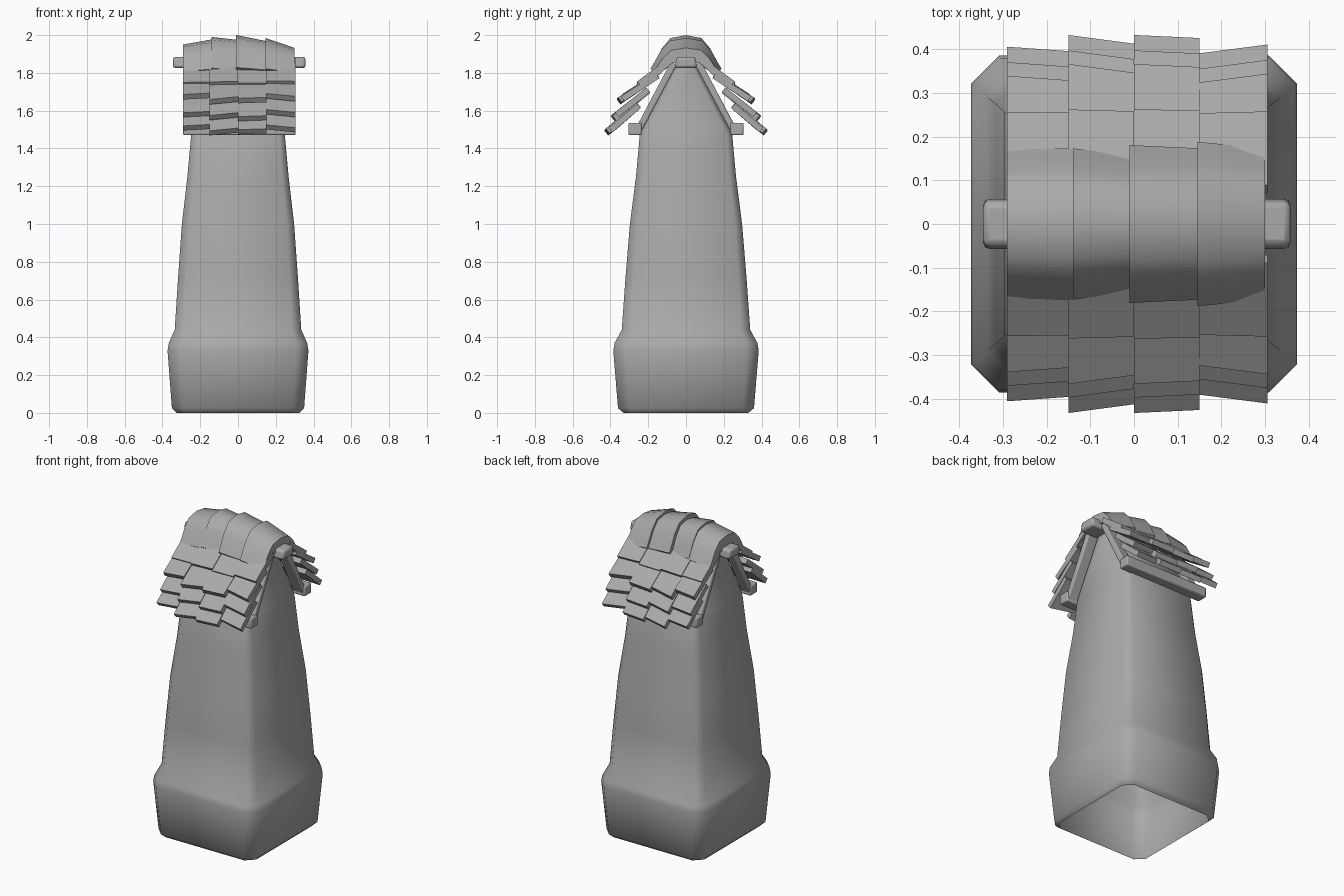
import bpy, bmesh, math
from mathutils import Vector

cube = bpy.data.objects.get("Cube")
if cube:
    bpy.data.objects.remove(cube, do_unlink=True)

grey = bpy.data.materials.new("plain grey")
grey.use_nodes = True
grey.diffuse_color = (0.4, 0.4, 0.4, 1)
grey.node_tree.nodes["Principled BSDF"].inputs["Base Color"].default_value = (0.4, 0.4, 0.4, 1)


def finish(name, bm, angle=30, bevel=0):
    bmesh.ops.recalc_face_normals(bm, faces=bm.faces)
    mesh = bpy.data.meshes.new(name)
    bm.to_mesh(mesh)
    bm.free()
    mesh.materials.append(grey)
    ob = bpy.data.objects.new(name, mesh)
    bpy.context.collection.objects.link(ob)
    if bevel:
        mod = ob.modifiers.new("soft edges", "BEVEL")
        mod.width, mod.segments = bevel, 2
    bpy.ops.object.select_all(action="DESELECT")
    ob.select_set(True)
    bpy.context.view_layer.objects.active = ob
    bpy.ops.object.shade_smooth_by_angle(angle=math.radians(angle))
    return ob


def loft(bm, rings, cap_start=True, cap_end=True):
    rows = [[bm.verts.new(p) for p in ring] for ring in rings]
    n = len(rows[0])
    for a, b in zip(rows, rows[1:]):
        for i in range(n):
            bm.faces.new((a[i], a[(i + 1) % n], b[(i + 1) % n], b[i]))
    if cap_start:
        bm.faces.new(rows[0])
    if cap_end:
        bm.faces.new(rows[-1])


def beam_between(name, x0, x1, profile, bevel=0.008):
    bm = bmesh.new()
    loft(bm, [[(x, y, z) for y, z in profile] for x in (x0, x1)])
    return finish(name, bm, 40, bevel)


def strip(start, end, thick):
    """Rectangle in the YZ plane running from start to end."""
    a, b = Vector(start), Vector(end)
    d = (b - a).normalized()
    n = Vector((-d.y, d.x)) * thick / 2
    return [a - n, b - n, b + n, a + n]


def octagon(z, hx, hy, c):
    pts = [(hx, hy - c), (hx - c, hy)]
    pts += [(-x, y) for x, y in reversed(pts)]
    pts += [(-x, -y) for x, y in pts]
    return [(x, y, z) for x, y in pts]


# Tapered tower: hollow underneath, flared plinth, gable at the top
tower = bmesh.new()
loft(tower, [octagon(*r) for r in (
    (0.0, 0.325, 0.33, 0.05), (0.025, 0.35, 0.36, 0.06), (0.33, 0.373, 0.385, 0.065),
    (0.37, 0.366, 0.378, 0.06), (0.44, 0.335, 0.34, 0.05), (0.72, 0.317, 0.32, 0.045),
    (1.0, 0.297, 0.297, 0.04), (1.25, 0.268, 0.265, 0.035), (1.47, 0.248, 0.245, 0.03),
    (1.50, 0.246, 0.23, 0.025), (1.83, 0.24, 0.055, 0.02))], cap_start=False)
finish("tower_body", tower, 50)

# Ridge beam
beam_between("ridge_beam", -0.345, 0.358,
             [(-0.06, 1.825), (0.06, 1.825), (0.05, 1.885), (-0.05, 1.885)], 0.015)

# Edge offsets of the four planks in a row, at their left and right ends
JITTER = ((-0.015, -0.025), (0.012, -0.008), (0.012, 0.005), (-0.03, -0.01))
CUTS = (-0.29, -0.15, 0.0, 0.15, 0.305)
# Upper and lower ends of each roof course in (y, z)
COURSES = (((0.08, 1.86), (0.25, 1.735)), ((0.15, 1.785), (0.345, 1.655)),
           ((0.20, 1.705), (0.375, 1.565)), ((0.25, 1.625), (0.41, 1.49)))

for side, label in ((-1, "front"), (1, "back")):
    # Eave beam and gable rafters
    beam_between(label + "_eave_beam", -0.29, 0.305,
                 [(side * y, z) for y, z in ((0.235, 1.47), (0.305, 1.47), (0.305, 1.535), (0.235, 1.535))])
    rafter = [(side * p.x, p.y) for p in strip((0.065, 1.85), (0.255, 1.49), 0.035)]
    for x0, x1, end in ((-0.285, -0.22, "right"), (0.22, 0.295, "left")):
        beam_between(f"{label}_{end}_rafter", x0, x1, rafter)

    # Overlapping roof planks, each with a slightly crooked lower edge
    for row, (top, tip) in enumerate(COURSES):
        bm = bmesh.new()
        for k, offsets in enumerate(JITTER):
            rings = []
            for x, off in zip(CUTS[k:k + 2], offsets):
                off *= 0.2 if row == 0 else 1
                lift = 0.006 * ((k + row) % 2)
                p = strip((top[0], top[1] + lift), (tip[0] + off, tip[1] - off * 0.75 + lift), 0.032)
                rings.append([(x, side * q.x, q.y) for q in p])
            loft(bm, rings)
        finish(f"{label}_roof_course_{row + 1}", bm, 30)

# Ridge cap: four arched tiles, each tilted so its left or right lip shows
ARCH = ((0.17, 1.855), (0.135, 1.92), (0.085, 1.975), (0.0, 1.99))
UNDER = ((0.0, 1.905), (0.08, 1.89), (0.125, 1.845), (0.155, 1.81), (0.178, 1.815))


def cap_ring(x, dz, wide):
    half = list(UNDER) + [(0.188, 1.825)] + list(ARCH)
    right = [(y, z) for y, z in half]
    left = [(-y, z) for y, z in reversed(half[1:-1])]
    return [(x, y * wide, z + dz * (z - 1.7) / 0.29) for y, z in right + left]


TILES = ((-0.29, -0.135, -0.04, -0.012, 0.91, 0.92), (-0.14, -0.003, 0.0, -0.015, 0.92, 0.83),
         (-0.01, 0.15, 0.01, -0.022, 0.96, 0.92), (0.145, 0.3, -0.005, -0.058, 1.0, 0.92))
for k, (x0, x1, dz0, dz1, w0, w1) in enumerate(TILES):
    bm = bmesh.new()
    loft(bm, [cap_ring(x0, dz0, w0), cap_ring(x1, dz1, w1)])
    finish(f"ridge_cap_{k + 1}", bm, 40)
